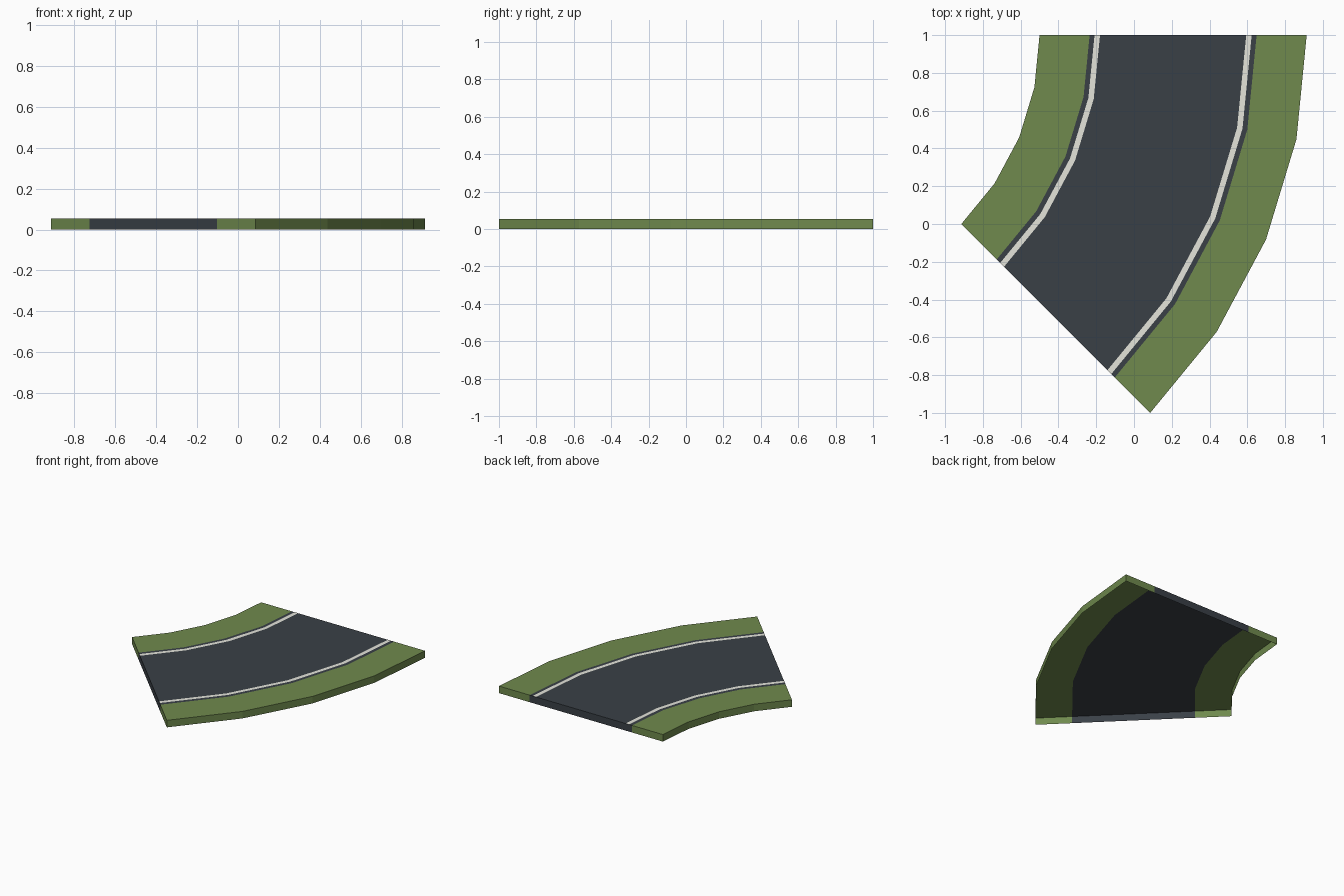
import bpy
import bmesh
from math import cos, sin, radians, sqrt

cube = bpy.data.objects.get("Cube")
if cube:
    bpy.data.objects.remove(cube, do_unlink=True)

# Bend dimensions: a 45 degree ring sector in four flat steps
HEIGHT = 0.055
PAINT_LIFT = 0.001
STEPS = 4
SWEEP = radians(45)
INNER = sqrt(2)
OUTER = 2 * INNER
MIDDLE = (INNER + OUTER) / 2
CENTRE_X = 2 - INNER - 2.5
CENTRE_Y = 1.0

# Half widths measured from the middle of the road
ROAD_HALF = 0.442
LINE_OUTER = 0.416
LINE_INNER = 0.387


def make_material(name, colour):
    mat = bpy.data.materials.new(name)
    mat.use_nodes = True
    mat.diffuse_color = (*colour, 1)
    bsdf = mat.node_tree.nodes["Principled BSDF"]
    bsdf.inputs["Base Color"].default_value = (*colour, 1)
    bsdf.inputs["Roughness"].default_value = 0.9
    return mat


grass = make_material("grass_green", (0.160, 0.254, 0.075))
asphalt = make_material("asphalt_grey", (0.042, 0.051, 0.062))
paint = make_material("line_white", (0.78, 0.78, 0.71))


def make_strip(name, mat, r_in, r_out, z, skirts=""):
    """Curved strip between two radii, with skirts down to the ground."""
    bm = bmesh.new()

    def arc(r, height):
        angles = [-SWEEP * i / STEPS for i in range(STEPS + 1)]
        return [bm.verts.new((CENTRE_X + r * cos(a), CENTRE_Y + r * sin(a),
                              height)) for a in angles]

    inner, outer = arc(r_in, z), arc(r_out, z)
    for i in range(STEPS):
        bm.faces.new((inner[i], inner[i + 1], outer[i + 1], outer[i]))

    if skirts:
        low_inner, low_outer = arc(r_in, 0), arc(r_out, 0)
        # Cut ends
        bm.faces.new((inner[0], outer[0], low_outer[0], low_inner[0]))
        bm.faces.new((outer[-1], inner[-1], low_inner[-1], low_outer[-1]))
        # Curved sides
        for i in range(STEPS):
            if skirts == "inner":
                bm.faces.new((inner[i + 1], inner[i],
                              low_inner[i], low_inner[i + 1]))
            elif skirts == "outer":
                bm.faces.new((outer[i], outer[i + 1],
                              low_outer[i + 1], low_outer[i]))
        loose = [v for v in bm.verts if not v.link_faces]
        bmesh.ops.delete(bm, geom=loose, context="VERTS")

    mesh = bpy.data.meshes.new(name)
    bm.to_mesh(mesh)
    bm.free()
    mesh.materials.append(mat)
    obj = bpy.data.objects.new(name, mesh)
    bpy.context.collection.objects.link(obj)


# Open-bottomed slab: grass verges on both sides of the road
make_strip("inner_verge", grass, INNER, MIDDLE - ROAD_HALF, HEIGHT, "inner")
make_strip("road", asphalt, MIDDLE - ROAD_HALF, MIDDLE + ROAD_HALF, HEIGHT, "ends")
make_strip("outer_verge", grass, MIDDLE + ROAD_HALF, OUTER, HEIGHT, "outer")

# Painted edge lines
make_strip("inner_line", paint, MIDDLE - LINE_OUTER, MIDDLE - LINE_INNER,
           HEIGHT + PAINT_LIFT)
make_strip("outer_line", paint, MIDDLE + LINE_INNER, MIDDLE + LINE_OUTER,
           HEIGHT + PAINT_LIFT)
